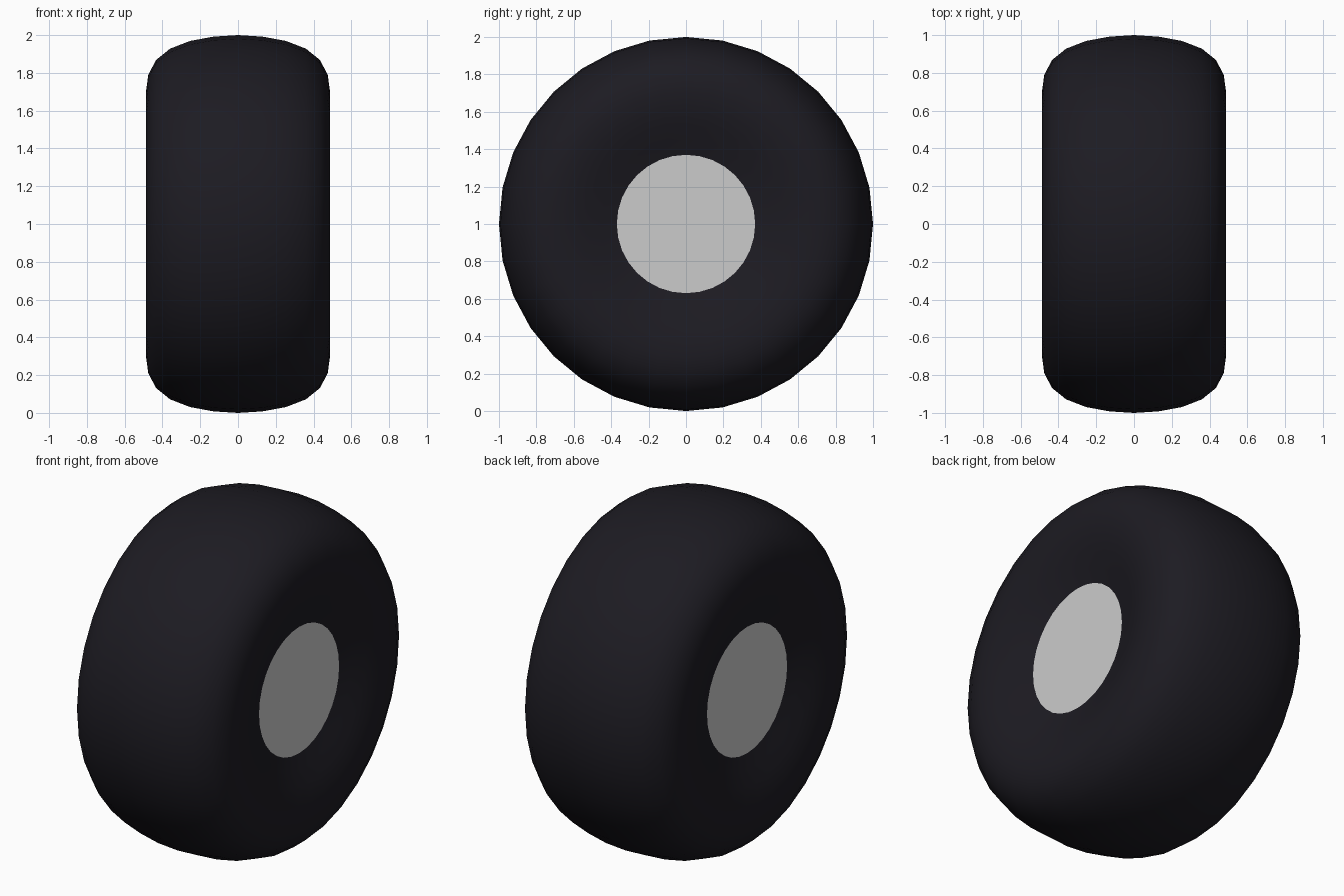
import bpy, bmesh, math

if "Cube" in bpy.data.objects:
    bpy.data.objects.remove(bpy.data.objects["Cube"])

SEGMENTS = 32
HUB_RADIUS, HUB_X = 0.37, 0.395


def make_object(name, bm):
    bmesh.ops.recalc_face_normals(bm, faces=bm.faces)
    mesh = bpy.data.meshes.new(name)
    bm.to_mesh(mesh)
    bm.free()
    obj = bpy.data.objects.new(name, mesh)
    bpy.context.collection.objects.link(obj)
    return obj


def ring(bm, x, radius):
    angles = [2 * math.pi * i / SEGMENTS for i in range(SEGMENTS)]
    return [bm.verts.new((x, radius * math.sin(a), 1 + radius * math.cos(a))) for a in angles]


# Tyre: half cross-section (x, radius) from tread centre to hub, mirrored in x
half = [(0, 1.0), (0.13, 0.992), (0.254, 0.969), (0.36, 0.928), (0.434, 0.868),
        (0.475, 0.79), (0.486, 0.71), (0.477, 0.62), (0.452, 0.53),
        (0.422, 0.45), (HUB_X, HUB_RADIUS)]
profile = [(-x, r) for x, r in reversed(half[1:])] + half
bm = bmesh.new()
rings = [ring(bm, x, r) for x, r in profile]
for a, b in zip(rings, rings[1:]):
    for i in range(SEGMENTS):
        j = (i + 1) % SEGMENTS
        bm.faces.new((a[i], a[j], b[j], b[i])).smooth = True
tyre = make_object("tyre", bm)
rubber = bpy.data.materials.new("rubber")
rubber.diffuse_color = (0.012, 0.011, 0.016, 1)
rubber.use_nodes = True
rubber.node_tree.nodes["Principled BSDF"].inputs["Base Color"].default_value = rubber.diffuse_color
tyre.data.materials.append(rubber)

# Hub: flat grey discs closing both sides
bm = bmesh.new()
for x in (-HUB_X, HUB_X):
    face = bm.faces.new(ring(bm, x, HUB_RADIUS))
    face.normal_update()
    if face.normal.x * x < 0:
        face.normal_flip()
mesh = bpy.data.meshes.new("hub_caps")
bm.to_mesh(mesh)
bm.free()
hub = bpy.data.objects.new("hub_caps", mesh)
bpy.context.collection.objects.link(hub)
